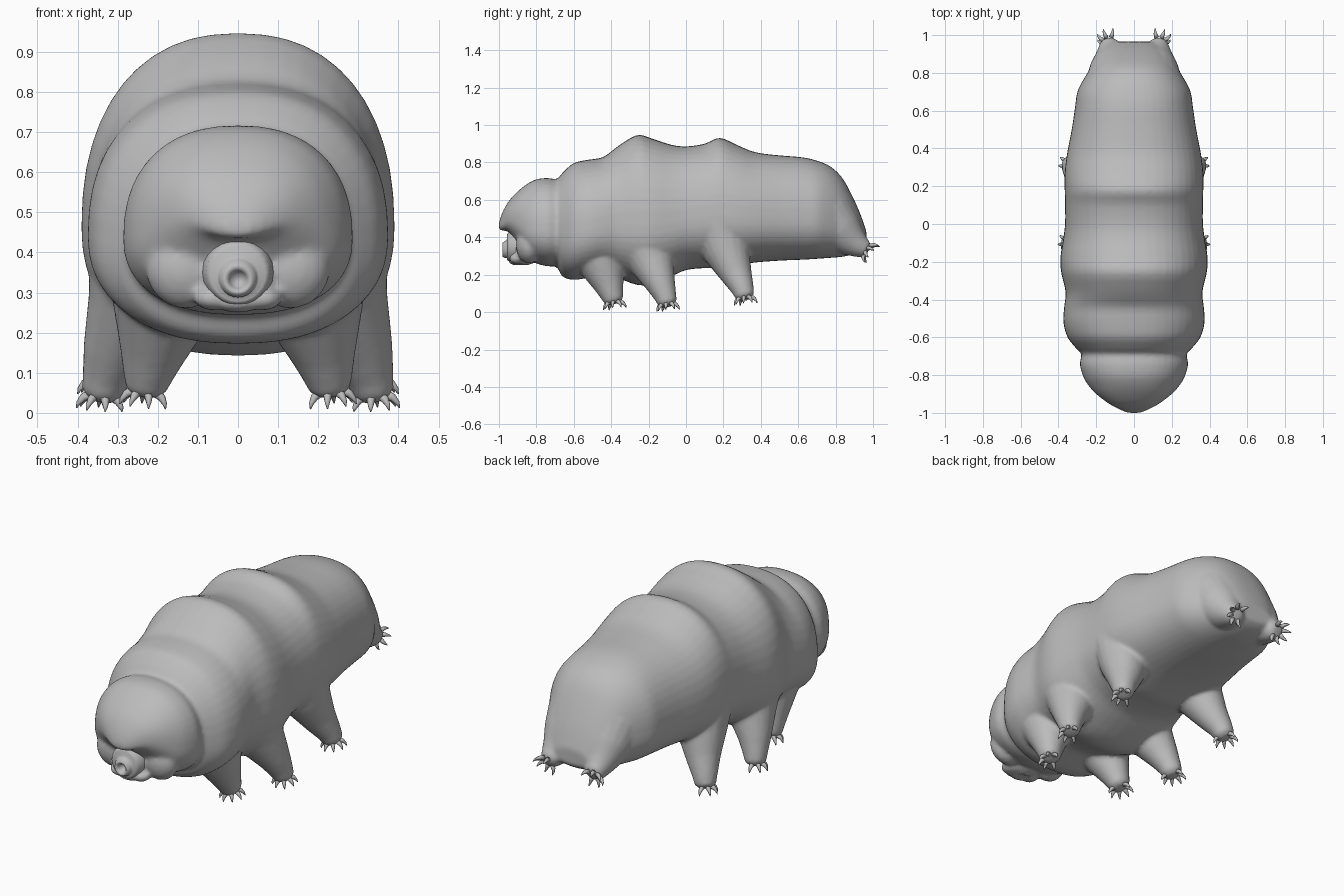
import bpy, bmesh, math
from mathutils import Vector, Matrix

if "Cube" in bpy.data.objects:
    bpy.data.objects.remove(bpy.data.objects["Cube"])

skin = bpy.data.materials.new("grey_skin")
skin.diffuse_color = (0.5, 0.5, 0.5, 1)
skin.use_nodes = True
skin.node_tree.nodes["Principled BSDF"].inputs["Base Color"].default_value = skin.diffuse_color


def bridge(bm, rings):
    """Skin a list of point rings into a closed tube."""
    loops = [[bm.verts.new(p) for p in ring] for ring in rings]
    n = len(loops[0])
    for a, b in zip(loops, loops[1:]):
        for i in range(n):
            j = (i + 1) % n
            bm.faces.new((a[i], a[j], b[j], b[i]))
    bm.faces.new(loops[0][::-1])
    bm.faces.new(loops[-1])


def tube(bm, pts, n=16, axis=None):
    """Tube through (x, y, z, radius) points."""
    rings = []
    for k, p in enumerate(pts):
        a, b = pts[max(k - 1, 0)], pts[min(k + 1, len(pts) - 1)]
        d = Vector(axis) if axis else Vector(b[:3]) - Vector(a[:3])
        q = d.to_track_quat('Z', 'Y')
        rings.append([Vector(p[:3]) + q @ Vector((p[3] * math.cos(t), p[3] * math.sin(t), 0))
                      for t in (2 * math.pi * i / n for i in range(n))])
    bridge(bm, rings)


def blob(bm, c, s):
    m = Matrix.Translation(c) @ Matrix.Diagonal((*s, 1))
    bmesh.ops.create_uvsphere(bm, u_segments=20, v_segments=12, radius=1, matrix=m)


def finish(bm, name):
    bmesh.ops.recalc_face_normals(bm, faces=bm.faces)
    me = bpy.data.meshes.new(name)
    bm.to_mesh(me)
    bm.free()
    me.materials.append(skin)
    me.shade_smooth()
    ob = bpy.data.objects.new(name, me)
    bpy.context.collection.objects.link(ob)
    return ob


def spline(a, b, c, d, t):
    return [0.5 * (2 * q + (r - p) * t + (2 * p - 5 * q + 4 * r - s) * t * t
                   + (3 * q - p - 3 * r + s) * t ** 3) for p, q, r, s in zip(a, b, c, d)]


# body stations: y, top z, bottom z, half width
ST = [(-1.0, .475, .445, .03), (-.985, .525, .435, .07), (-.95, .59, .43, .135),
      (-.90, .645, .37, .20), (-.85, .685, .29, .245), (-.80, .71, .26, .272),
      (-.74, .717, .245, .287), (-.69, .712, .24, .278), (-.66, .745, .19, .305),
      (-.60, .797, .172, .352), (-.52, .815, .185, .374), (-.44, .83, .20, .37),
      (-.36, .89, .18, .362), (-.26, .947, .145, .385), (-.18, .927, .15, .39),
      (-.08, .895, .19, .375), (0, .886, .225, .365), (.10, .90, .235, .365),
      (.18, .932, .235, .367), (.27, .895, .25, .367), (.37, .855, .265, .355),
      (.50, .838, .275, .33), (.62, .828, .28, .312), (.70, .81, .285, .30),
      (.77, .78, .29, .265), (.83, .725, .295, .225), (.88, .64, .305, .19),
      (.93, .53, .32, .15), (.965, .43, .345, .10)]


def section(y, top, bot, w, n=48):
    zc = bot + .4 * (top - bot)
    pts = []
    for i in range(n):
        t = 2 * math.pi * i / n
        c, s = math.cos(t), math.sin(t)
        e = 2 / 2.3
        h = top - zc if s > 0 else zc - bot
        pts.append((w * math.copysign(abs(c) ** e, c), y,
                    zc + h * math.copysign(abs(s) ** e, s)))
    return pts


bm = bmesh.new()
rings = []
for k in range(len(ST) - 1):
    q = [ST[min(max(k + o, 0), len(ST) - 1)] for o in (-1, 0, 1, 2)]
    rings += [section(*spline(*q, t / 3)) for t in range(3)]
rings.append(section(*ST[-1]))
bridge(bm, rings)

# legs (right side): x, y, z, radius from shoulder to foot
LEGS = [
    [(.17, -.47, .36, .15), (.19, -.45, .25, .125), (.215, -.41, .14, .08),
     (.225, -.395, .09, .062), (.23, -.385, .06, .052), (.232, -.38, .045, .03)],
    [(.22, -.22, .38, .16), (.26, -.18, .26, .12), (.31, -.135, .15, .08),
     (.33, -.11, .085, .06), (.338, -.10, .05, .052), (.342, -.095, .03, .03)],
    [(.22, .17, .46, .15), (.245, .22, .32, .125), (.29, .27, .20, .085),
     (.325, .305, .12, .06), (.335, .315, .085, .052), (.34, .32, .068, .03)],
    [(.10, .76, .50, .16), (.115, .84, .42, .12), (.125, .90, .37, .08),
     (.13, .94, .345, .058), (.132, .965, .335, .045), (.133, .975, .33, .028)],
]
for sx in (-1, 1):
    for leg in LEGS:
        tube(bm, [(sx * x, y, z, r) for x, y, z, r in leg], 20)
    # brow ridge, cheeks and lower lip folds
    tube(bm, [(0, -.975, .455, .022), (sx * .05, -.962, .46, .022), (sx * .10, -.93, .485, .022),
              (sx * .155, -.885, .53, .012)], 10)
    blob(bm, (sx * .13, -.84, .36), (.10, .07, .10))
    blob(bm, (sx * .06, -.90, .285), (.05, .045, .03))
blob(bm, (0, -.86, .34), (.10, .09, .09))
blob(bm, (0, -.91, .275), (.06, .04, .025))
body = finish(bm, "body_with_legs")
rm = body.modifiers.new("fuse", 'REMESH')
rm.mode, rm.voxel_size, rm.use_smooth_shade = 'VOXEL', .0105, True
sm = body.modifiers.new("soften", 'SMOOTH')
sm.factor, sm.iterations = .5, 5

# snout with a ringed round mouth
bm = bmesh.new()
SNOUT = [(-.86, .10, .35), (-.91, .088, .35), (-.945, .08, .35), (-.957, .068, .347),
         (-.952, .052, .34), (-.965, .047, .335), (-.98, .038, .333), (-.982, .03, .332),
         (-.972, .022, .332), (-.95, .014, .332)]
tube(bm, [(0, y, z, r) for y, r, z in SNOUT], 24, axis=(0, -1, 0))
finish(bm, "snout")

# curved claws fanned around each foot
for name, sx in (("left_claws", -1), ("right_claws", 1)):
    bm = bmesh.new()
    for k, leg in enumerate(LEGS):
        foot = Vector(leg[-2][:3])
        d = (Vector((.1, .6, -.5)) if k == 3 else Vector((.1, .1, -1))).normalized()
        side = Vector((1, 0, 0)) if k == 3 else Vector((.85, -.5, 0))
        u = (side - d * side.dot(d)).normalized()
        v = d.cross(u)
        for a in (-115, -65, -20, 25, 70, 120):
            o = u * math.cos(math.radians(a)) + v * math.sin(math.radians(a))
            path = [(o * .03 + d * .005, .013), (o * .048 + d * .016, .010),
                    (o * .058 + d * .03, .006), (o * .062 + d * .043, .0015)]
            pts = [foot + p for p, r in path]
            tube(bm, [(sx * p.x, p.y, max(p.z, .003), r) for p, (_, r) in zip(pts, path)], 7)
    finish(bm, name)
